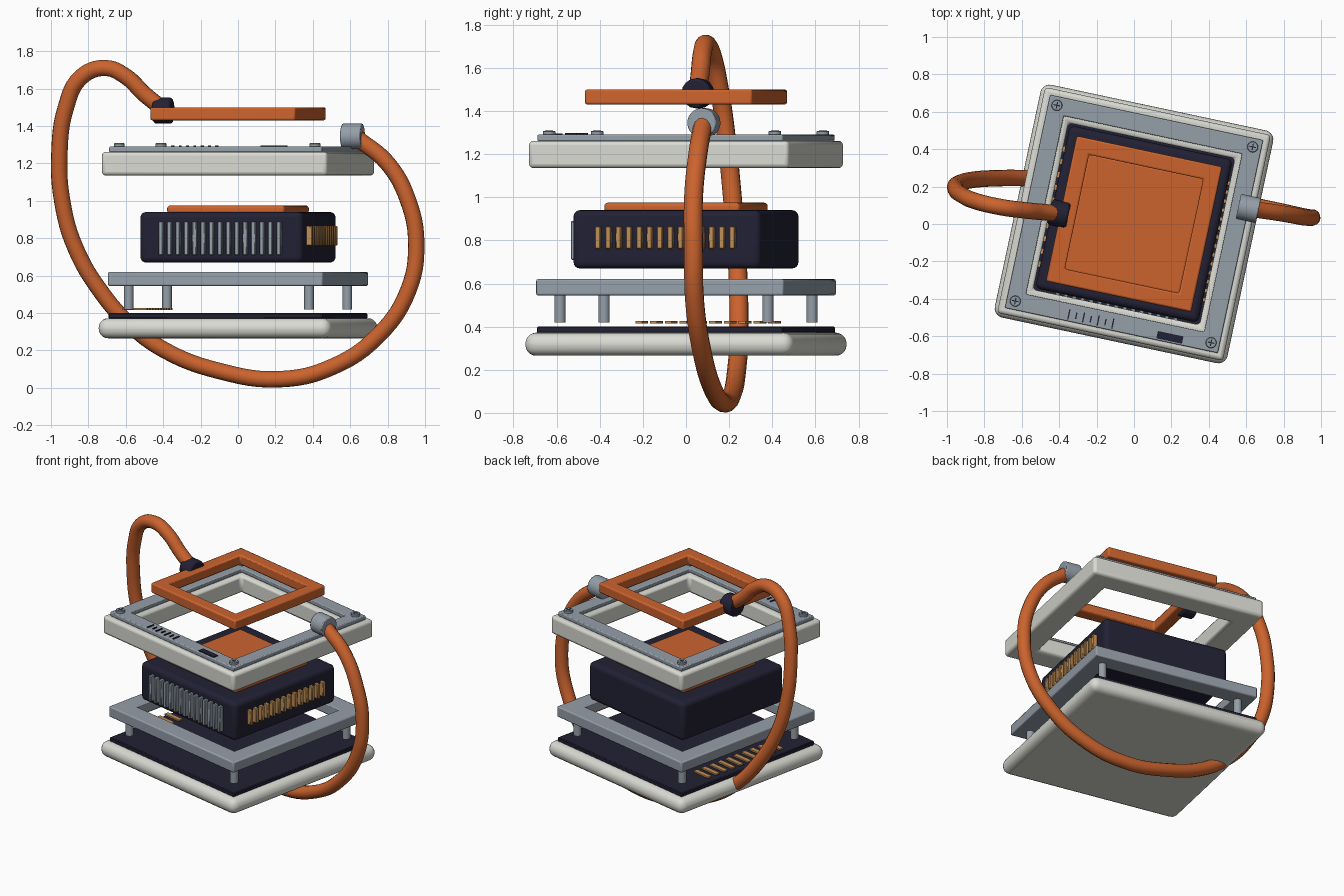
import bpy, bmesh, math
from mathutils import Matrix, Vector

if "Cube" in bpy.data.objects:
    bpy.data.objects.remove(bpy.data.objects["Cube"])

TURN = math.radians(-12)          # the whole stack is turned about z


def material(name, rgb):
    m = bpy.data.materials.new(name)
    m.diffuse_color = (*rgb, 1)
    m.use_nodes = True
    m.node_tree.nodes["Principled BSDF"].inputs["Base Color"].default_value = m.diffuse_color
    return m


ORANGE = material("orange", (0.60, 0.125, 0.027))
WHITE = material("warm_white", (0.70, 0.70, 0.65))
GREY = material("steel_grey", (0.30, 0.345, 0.395))
DARK = material("dark_navy", (0.016, 0.015, 0.035))
GOLD = material("gold", (0.52, 0.27, 0.09))


def finish(name, bm, mat, bevel=0.0, segments=3, turn=True):
    bmesh.ops.recalc_face_normals(bm, faces=bm.faces)
    mesh = bpy.data.meshes.new(name)
    bm.to_mesh(mesh)
    bm.free()
    mesh.materials.append(mat)
    ob = bpy.data.objects.new(name, mesh)
    bpy.context.collection.objects.link(ob)
    if turn:
        ob.rotation_euler.z = TURN
    if bevel:
        mod = ob.modifiers.new("bevel", 'BEVEL')
        mod.width, mod.segments = bevel, segments
        mod.limit_method = 'ANGLE'
    bpy.ops.object.select_all(action='DESELECT')
    bpy.context.view_layer.objects.active = ob
    ob.select_set(True)
    bpy.ops.object.shade_smooth_by_angle(angle=math.radians(35))
    return ob


def add_box(bm, centre, size):
    bmesh.ops.create_cube(bm, size=1, matrix=Matrix.Translation(centre)
                          @ Matrix.Diagonal((*size, 1)))


def add_cyl(bm, centre, r, depth, rot=Matrix(), sides=24):
    bmesh.ops.create_cone(bm, cap_ends=True, segments=sides, radius1=r, radius2=r,
                          depth=depth, matrix=Matrix.Translation(centre) @ rot)


def slab(name, half, z0, z1, mat, bevel, segments=3):
    bm = bmesh.new()
    add_box(bm, (0, 0, (z0 + z1) / 2), (2 * half, 2 * half, z1 - z0))
    return finish(name, bm, mat, bevel, segments)


def frame(name, outer, inner, z0, z1, mat, bevel, segments=3):
    bm = bmesh.new()
    corners = ((-1, -1), (1, -1), (1, 1), (-1, 1))
    rings = [[bm.verts.new((x * h, y * h, z)) for x, y in corners]
             for h, z in ((outer, z0), (outer, z1), (inner, z1), (inner, z0))]
    for k in range(4):
        a, b = rings[k], rings[(k + 1) % 4]
        for i in range(4):
            j = (i + 1) % 4
            bm.faces.new((a[i], a[j], b[j], b[i]))
    return finish(name, bm, mat, bevel, segments)


# Stacked layers, bottom to top
slab("base_plate", 0.636, 0.265, 0.372, WHITE, 0.05, 5)
slab("base_board", 0.584, 0.370, 0.40, DARK, 0.005, 1)
frame("lower_frame", 0.587, 0.46, 0.545, 0.62, GREY, 0.008, 2)
slab("core_block", 0.445, 0.67, 0.94, DARK, 0.03, 4)
slab("core_pad", 0.322, 0.93, 0.975, ORANGE, 0.016, 3)
frame("upper_frame", 0.617, 0.455, 1.135, 1.262, WHITE, 0.02, 3)
frame("face_plate", 0.582, 0.487, 1.26, 1.29, GREY, 0.006, 2)
frame("top_ring", 0.397, 0.312, 1.43, 1.50, ORANGE, 0.01, 2)

# Posts and screws at the four corners
posts, screws, slots = bmesh.new(), bmesh.new(), bmesh.new()
for sx in (-1, 1):
    for sy in (-1, 1):
        add_cyl(posts, (sx * 0.493, sy * 0.493, 0.485), 0.026, 0.13)
        c = Vector((sx * 0.535, sy * 0.535, 1.298))
        add_cyl(screws, c, 0.029, 0.02)
        add_box(slots, c + Vector((0, 0, 0.0095)), (0.036, 0.006, 0.004))
        add_box(slots, c + Vector((0, 0, 0.0095)), (0.006, 0.036, 0.003))
finish("posts", posts, GREY)
finish("screws", screws, GREY, 0.003, 1)
finish("screw_slots", slots, DARK)

# Contact pads along the left edge
bm = bmesh.new()
for i in range(10):
    add_box(bm, (-0.495, (i - 4.5) * 0.07, 0.421), (0.135, 0.032, 0.011))
finish("contact_pads", bm, GOLD)

# Cooling fins on the front, gold pins on the right of the core
bm = bmesh.new()
for i in range(15):
    add_box(bm, ((i - 7) * 0.046, -0.45, 0.80), (0.024, 0.05, 0.18))
finish("cooling_fins", bm, GREY, 0.004, 1)
bm = bmesh.new()
for i in range(14):
    add_box(bm, (0.45, (i - 6.5) * 0.049, 0.813), (0.05, 0.026, 0.104))
finish("side_pins", bm, GOLD, 0.004, 1)

# Scale ticks and dark label on the face plate
bm = bmesh.new()
for i in range(7):
    add_box(bm, (-0.24 + i * 0.04, -0.545, 1.293), (0.007, 0.055 if i % 2 == 0 else 0.035, 0.008))
add_box(bm, (0.314, -0.553, 1.292), (0.14, 0.04, 0.008))
finish("face_marks", bm, DARK)

# Cable end sockets, axes along the turned x direction
lay = Matrix.Rotation(TURN, 4, 'Z') @ Matrix.Rotation(math.pi / 2, 4, 'Y')
bm = bmesh.new()
add_cyl(bm, (0.612, 0.083, 1.345), 0.068, 0.11, lay, 32)
finish("grey_socket", bm, GREY, 0.006, 2, turn=False)
bm = bmesh.new()
add_cyl(bm, (-0.40, 0.055, 1.482), 0.07, 0.10, lay, 16)
finish("dark_socket", bm, DARK, 0.012, 2, turn=False)

# Looping cable
path = [(-0.40, 0.055, 1.49), (-0.50, 0.065, 1.57), (-0.60, 0.075, 1.665),
        (-0.71, 0.09, 1.71), (-0.84, 0.12, 1.66), (-0.92, 0.155, 1.50),
        (-0.955, 0.19, 1.25), (-0.94, 0.215, 1.0), (-0.87, 0.235, 0.75),
        (-0.73, 0.245, 0.51), (-0.58, 0.245, 0.34), (-0.39, 0.235, 0.20),
        (-0.10, 0.215, 0.09), (0.22, 0.175, 0.046), (0.50, 0.125, 0.11),
        (0.75, 0.075, 0.28), (0.91, 0.04, 0.52), (0.953, 0.035, 0.77),
        (0.91, 0.035, 1.0), (0.80, 0.055, 1.20), (0.63, 0.08, 1.34)]
cu = bpy.data.curves.new("cable", 'CURVE')
cu.dimensions = '3D'
cu.bevel_depth, cu.bevel_resolution, cu.resolution_u = 0.044, 5, 6
cu.use_fill_caps = True
sp = cu.splines.new('BEZIER')
sp.bezier_points.add(len(path) - 1)
for p, co in zip(sp.bezier_points, path):
    p.co = co
    p.handle_left_type = p.handle_right_type = 'AUTO'
cu.materials.append(ORANGE)
cable = bpy.data.objects.new("cable", cu)
bpy.context.collection.objects.link(cable)
bpy.ops.object.select_all(action='DESELECT')
bpy.context.view_layer.objects.active = cable
cable.select_set(True)
bpy.ops.object.convert(target='MESH')
bpy.ops.object.shade_smooth_by_angle(angle=math.radians(40))
